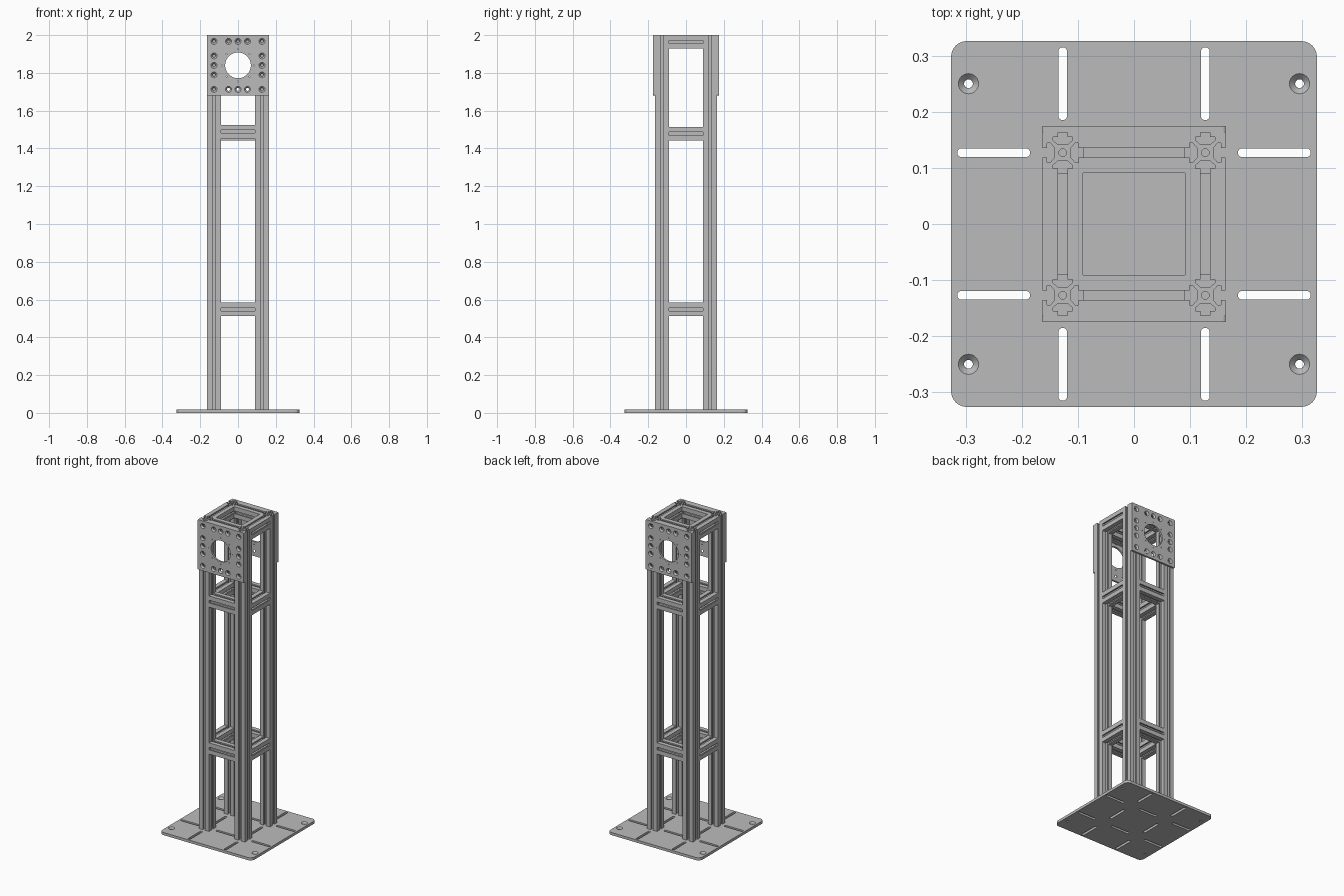
import bpy, bmesh, math
from mathutils import Matrix, Vector

cube = bpy.data.objects.get("Cube")
if cube:
    bpy.data.objects.remove(cube)

metal = bpy.data.materials.new("aluminium_grey")
metal.use_nodes = True
GREY = (0.5, 0.5, 0.5, 1)
metal.diffuse_color = GREY
metal.node_tree.nodes["Principled BSDF"].inputs["Base Color"].default_value = GREY

BASE = 0.017      # base plate thickness
C = 0.127         # offset of post and rail centre lines
H = 0.036         # half width of a rail
PLATE = 0.012     # mounting plate thickness
FACE = C + H      # outer face of the posts
MID = 1.84        # mounting plate centre height


def circle(x, y, r, n=24):
    return [(x + r * math.cos(math.tau * i / n), y + r * math.sin(math.tau * i / n)) for i in range(n)]


def rounded(x, y, hx, hy, r, n=8):
    """Rectangle with rounded corners, or a slot when r equals a half side."""
    pts = []
    for q, (sx, sy) in enumerate([(1, 1), (-1, 1), (-1, -1), (1, -1)]):
        for i in range(n + 1):
            a = math.pi / 2 * (q + i / n)
            pts.append((x + sx * (hx - r) + r * math.cos(a), y + sy * (hy - r) + r * math.sin(a)))
    return pts


def extrude(name, loops, depth, matrix):
    """Fill the outer loop minus the holes, extrude along local z, and place it."""
    curve = bpy.data.curves.new(name, 'CURVE')
    curve.dimensions = '2D'
    curve.fill_mode = 'BOTH'
    curve.extrude = depth / 2
    for loop in loops:
        s = curve.splines.new('POLY')
        s.points.add(len(loop) - 1)
        for p, (x, y) in zip(s.points, loop):
            p.co = (x, y, 0, 1)
        s.use_cyclic_u = True
    temp = bpy.data.objects.new(name + "_outline", curve)
    bpy.context.collection.objects.link(temp)
    bpy.context.view_layer.update()
    mesh = bpy.data.meshes.new_from_object(temp.evaluated_get(bpy.context.evaluated_depsgraph_get()))
    bpy.data.objects.remove(temp)
    bm = bmesh.new()
    bm.from_mesh(mesh)
    bmesh.ops.remove_doubles(bm, verts=bm.verts, dist=1e-5)
    bmesh.ops.recalc_face_normals(bm, faces=bm.faces)
    for f in bm.faces:
        f.smooth = False
    bm.to_mesh(mesh)
    bm.free()
    mesh.materials.clear()
    mesh.materials.append(metal)
    mesh.name = name
    obj = bpy.data.objects.new(name, mesh)
    obj.matrix_world = matrix
    bpy.context.collection.objects.link(obj)
    return obj


def countersink(obj, centres, top, r_top, r_hole, depth):
    """Cut conical seats into the local +z face of a plate."""
    bm = bmesh.new()
    for x, y in centres:
        bmesh.ops.create_cone(bm, cap_ends=True, segments=24, radius1=r_hole, radius2=r_top, depth=depth,
                              matrix=Matrix.Translation((x, y, top - depth / 2 + 0.0005)))
        bmesh.ops.create_cone(bm, cap_ends=True, segments=24, radius1=r_hole * 0.98, radius2=r_hole * 0.98,
                              depth=0.1, matrix=Matrix.Translation((x, y, top - depth / 2 - 0.05)))
    mesh = bpy.data.meshes.new(obj.name + "_cutter")
    bm.to_mesh(mesh)
    bm.free()
    cutter = bpy.data.objects.new(mesh.name, mesh)
    cutter.matrix_world = obj.matrix_world
    bpy.context.collection.objects.link(cutter)
    mod = obj.modifiers.new("countersinks", 'BOOLEAN')
    mod.operation, mod.solver, mod.object, mod.use_self = 'DIFFERENCE', 'EXACT', cutter, True
    bpy.context.view_layer.update()
    cut = bpy.data.meshes.new_from_object(obj.evaluated_get(bpy.context.evaluated_depsgraph_get()))
    obj.modifiers.clear()
    obj.data = cut
    cut.materials.clear()
    cut.materials.append(metal)
    bpy.data.objects.remove(cutter)


# Base plate with outer and inner slots
loops = [rounded(0, 0, 0.326, 0.326, 0.028)]
for s in (-1, 1):
    for mid in (-0.25, 0, 0.25):
        loops.append(rounded(s * C, mid, 0.008, 0.065, 0.008))
        loops.append(rounded(mid, s * C, 0.065, 0.008, 0.008))
base = extrude("base_plate", loops, BASE, Matrix.Translation((0, 0, BASE / 2)))
countersink(base, [(x, y) for x in (-0.295, 0.295) for y in (-0.25, 0.25)], BASE / 2, 0.0185, 0.008, 0.011)

# Slotted rail section: one corner, turned four times, around a central bore
half = [(0.009, 0.015), (0.017, 0.022), (0.017, H - 0.008), (0.0085, H - 0.008), (0.0085, H)]
corner = half + [(H, H)] + [(y, x) for x, y in reversed(half)]
section = []
for q in range(4):
    turn = Matrix.Rotation(-q * math.pi / 2, 2)
    section += [tuple(turn @ Vector(p)) for p in corner]
rail = [section, circle(0, 0, 0.007, 16)]

# Corner posts
for fb, sy in (("front", -1), ("back", 1)):
    for lr, sx in (("left", 1), ("right", -1)):
        extrude(f"{fb}_{lr}_post", rail, 2 - BASE, Matrix.Translation((sx * C, sy * C, 1 + BASE / 2)))

# Cross rails between the posts on three levels
span = 2 * (C - H)
along_x = Matrix.Rotation(math.pi / 2, 4, 'Y')
along_y = Matrix.Rotation(math.pi / 2, 4, 'X')
for level, z, z_front in (("lower", 0.548, 0.548), ("middle", 1.478, 1.489), ("top", 2 - H, 2 - H)):
    for name, x, y, h, rot in (("front", 0, -C, z_front, along_x), ("back", 0, C, z, along_x),
                               ("left", C, 0, z, along_y), ("right", -C, 0, z, along_y)):
        extrude(f"{level}_{name}_rail", rail, span, Matrix.Translation((x, y, h)) @ rot)

# Mounting plates with a central opening, pin holes and countersunk bolt holes
bolts = [(x, y) for x in (-C, 0, C) for y in (-C, 0, C) if x or y]
bolts += [p for s in (-C, C) for o in (-0.05, 0.05) for p in ((s, o), (o, s))]
pins = [circle(0.085 * math.cos(k * math.pi / 4), 0.085 * math.sin(k * math.pi / 4), 0.003, 8) for k in range(8)]
for name, turn, sy in (("front", 0, -1), ("back", math.pi, 1)):
    place = (Matrix.Translation((0, sy * (FACE + PLATE / 2), MID))
             @ Matrix.Rotation(turn, 4, 'Z') @ Matrix.Rotation(math.pi / 2, 4, 'X'))
    plate = extrude(f"{name}_mounting_plate", [rounded(0, 0, FACE, 0.16, 0.004, 3), circle(0, 0, 0.068, 48)] + pins,
                    PLATE, place)
    countersink(plate, bolts, PLATE / 2, 0.0165, 0.008, 0.009)
